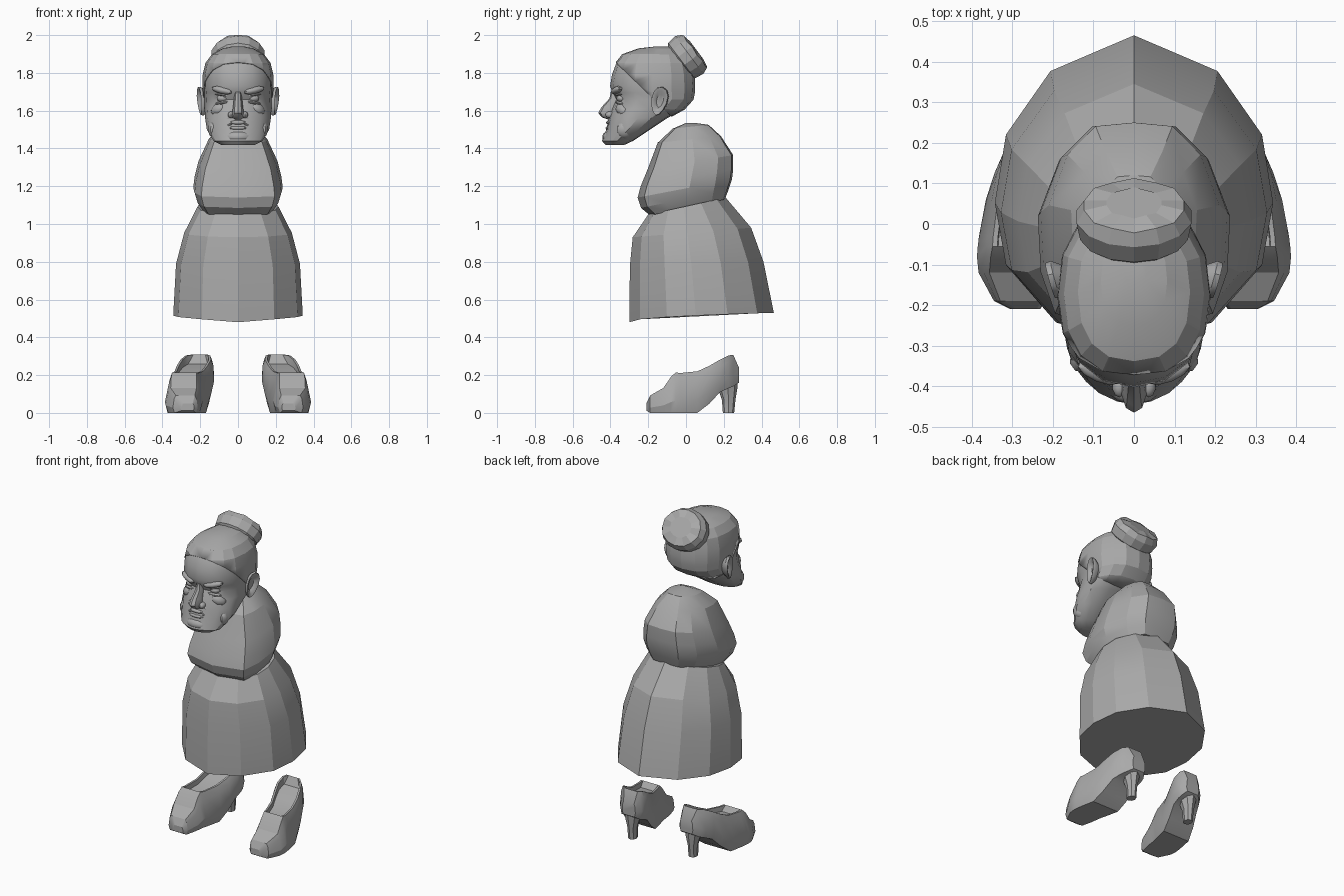
import bpy, bmesh, math
from mathutils import Matrix, Vector

if "Cube" in bpy.data.objects:
    bpy.data.objects.remove(bpy.data.objects["Cube"])

grey = bpy.data.materials.new("stone_grey")
grey.diffuse_color = (0.40, 0.40, 0.40, 1)
grey.use_nodes = True
grey.node_tree.nodes["Principled BSDF"].inputs["Base Color"].default_value = grey.diffuse_color


def finish(name, bm, angle=25):
    bmesh.ops.remove_doubles(bm, verts=bm.verts, dist=0.0005)
    bmesh.ops.recalc_face_normals(bm, faces=bm.faces)
    me = bpy.data.meshes.new(name)
    bm.to_mesh(me)
    bm.free()
    me.materials.append(grey)
    ob = bpy.data.objects.new(name, me)
    bpy.context.collection.objects.link(ob)
    bpy.ops.object.select_all(action='DESELECT')
    ob.select_set(True)
    bpy.context.view_layer.objects.active = ob
    bpy.ops.object.shade_smooth_by_angle(angle=math.radians(angle))
    return ob


def loft(rings):
    """Skin a stack of closed rings and cap both ends."""
    bm = bmesh.new()
    rows = [[bm.verts.new(p) for p in r] for r in rings]
    n = len(rows[0])
    for a, b in zip(rows, rows[1:]):
        for i in range(n):
            j = (i + 1) % n
            bm.faces.new((a[i], a[j], b[j], b[i]))
    bm.faces.new(rows[0])
    bm.faces.new(rows[-1])
    return bm


def section(half, yf, yb, hw, zf, zb, bend=1):
    """Scale a unit half outline to front/back limits, mirror it, tilt it."""
    full = half + [(-x, y) for x, y in half[-2:0:-1]]
    c, d = (yf + yb) / 2, (yb - yf) / 2
    return [(x * hw, c + y * d, zf + (zb - zf) * max(0, (y + 1) / 2) ** bend) for x, y in full]


def superellipse(n, e, front=None):
    """Half outline; the front half may use its own, more pointed, exponent."""
    pts = []
    for i in range(n // 2 + 1):
        a = 2 * math.pi * i / n
        s, c = math.sin(a), math.cos(a)
        k = front if front and c < 0 else e
        pts.append((abs(s) ** k, math.copysign(abs(c) ** k, c)))
    return pts


def blob(name, loc, size, rot=(0, 0, 0), mirror=False, seg=10, rows=7):
    for s in ((1, -1) if mirror else (1,)):
        m = Matrix.Translation((loc[0] * s, loc[1], loc[2]))
        for axis, a in zip("ZYX", reversed(rot)):
            m = m @ Matrix.Rotation(math.radians(a * (1 if axis == "X" else s)), 4, axis)
        bm = bmesh.new()
        bmesh.ops.create_uvsphere(bm, u_segments=seg, v_segments=rows, radius=1,
                                  matrix=m @ Matrix.Diagonal((*size, 1)))
        finish(name + ("" if not mirror else "_right" if s > 0 else "_left"), bm, 40)


# Skirt, closed underneath
skirt_half = [(0, 1), (.6, .77), (.92, .36), (1, -.08), (.92, -.48), (.56, -.85), (0, -1)]
finish("skirt", loft([section(skirt_half, *r) for r in [
    (-.30, .465, .343, .48, .53, .45), (-.297, .41, .328, .78, .80, 1),
    (-.282, .345, .285, .93, .98, 1), (-.20, .21, .215, 1.05, 1.14, 1)]]), 15)

# Hunched torso with an overhanging bust
torso_half = [(0, 1), (.45, .96), (.78, .65), (1, .1), (.97, -.45), (.82, -.86), (0, -1)]
finish("torso", loft([section(torso_half, *r) for r in [
    (-.19, .205, .19, 1.045, 1.13), (-.238, .225, .22, 1.085, 1.18),
    (-.256, .243, .237, 1.14, 1.235), (-.240, .25, .23, 1.20, 1.29),
    (-.203, .25, .21, 1.29, 1.365), (-.15, .185, .155, 1.43, 1.465),
    (-.07, .12, .09, 1.505, 1.525), (0, .05, .03, 1.535, 1.535)]]), 20)

# Head: rows are front, back, half width, height, front roundness
head_rows = [
    (-.425, -.33, .085, 1.417, 1.15), (-.445, -.28, .13, 1.44, 1.2),
    (-.422, -.19, .165, 1.50, 1.1), (-.41, -.10, .174, 1.56, 1.0),
    (-.395, -.01, .177, 1.61, .95), (-.372, .035, .178, 1.66, .88),
    (-.39, .042, .181, 1.695, .9), (-.402, .044, .184, 1.73, .92),
    (-.392, .04, .182, 1.79, .9), (-.37, .025, .168, 1.85, .83),
    (-.335, 0, .135, 1.895, .83), (-.25, -.03, .08, 1.925, .83),
    (-.16, -.08, .03, 1.935, .83)]
head_rings = [section(superellipse(16, .83, e), a, b, w, z, z) for a, b, w, z, e in head_rows]
finish("head", loft(head_rings), 30)

# Hair shell, cut along the hairline
bm = loft(head_rings)
bmesh.ops.bisect_plane(bm, geom=bm.verts[:] + bm.edges[:] + bm.faces[:],
                       plane_co=(0, -.375, 1.86), plane_no=(0, .70, .72), clear_inner=True)
hair = finish("hair", bm, 15)
mod = hair.modifiers.new("thickness", 'SOLIDIFY')
mod.thickness, mod.offset = .005, 1

# Hair bun: pleated squashed disc tilted up and back
tilt = Matrix.Translation((0, .008, 1.888)) @ Matrix.Rotation(-math.atan2(.8, .6), 4, 'X')
finish("hair_bun", loft([
    [tilt @ Vector((r * math.cos(a), r * .86 * math.sin(a), t + (i % 2) * fold))
     for i, a in enumerate(2 * math.pi * (i + .5) / 14 for i in range(14))]
    for t, r, fold in [(-.075, .09, 0), (-.04, .136, 0), (.012, .145, 0),
                       (.044, .126, .006), (.052, .07, .006)]]), 10)

# Hooked nose and its wings
finish("nose", loft([section(superellipse(10, .9), a, -.33, w, z, z) for a, w, z in [
    (-.398, .018, 1.70), (-.405, .022, 1.665), (-.448, .028, 1.618),
    (-.465, .032, 1.588), (-.445, .032, 1.565), (-.41, .024, 1.552)]]), 40)
blob("nostril", (.036, -.400, 1.578), (.018, .028, .018), mirror=True)

# Scowling brows, eyes, lids and eye bags
blob("brow", (.085, -.366, 1.708), (.060, .024, .019), (0, -12, 22), True)
blob("eye", (.08, -.340, 1.665), (.034, .028, .021), mirror=True)
blob("upper_lid", (.08, -.345, 1.684), (.046, .025, .009), (0, -8, 20), True)
blob("eye_bag", (.08, -.345, 1.641), (.046, .025, .011), (0, 8, 20), True)
blob("cheek", (.10, -.334, 1.605), (.05, .035, .034), (0, 25, 32), True)

# Folds beside the nose, drooping mouth, chin
blob("cheek_fold", (.066, -.376, 1.548), (.048, .020, .013), (0, 35, 32), True)
blob("upper_lip", (0, -.405, 1.537), (.045, .018, .012))
blob("mouth_corner", (.05, -.392, 1.520), (.034, .018, .010), (0, 25, 30), True)
blob("lower_lip", (0, -.408, 1.508), (.050, .018, .011))
blob("chin", (0, -.404, 1.460), (.07, .04, .034))
blob("jowl", (.12, -.320, 1.50), (.036, .05, .05), (0, 0, 30), True)

# Ears: bowl with a raised rim
for s in (1, -1):
    place = (Matrix.Translation((s * .183, -.138, 1.65)) @ Matrix.Rotation(s * -.25, 4, 'Z')
             @ Matrix.Rotation(-.25, 4, 'X'))
    rings = []
    for x, w, h in [(-.02, .028, .05), (.008, .044, .078), (.022, .042, .076),
                    (.018, .030, .056), (.002, .018, .034)]:
        rings.append([place @ Vector((s * (x + .1 * w * math.sin(a)),
                                      w * math.cos(a) * (1 + .25 * math.sin(a)),
                                      h * math.sin(a)))
                      for a in (2 * math.pi * i / 12 for i in range(12))])
    finish("ear_right" if s > 0 else "ear_left", loft(rings), 40)

# Court shoes: splayed lofts with a sunken opening, plus tapered heels
shoe_rows = [  # y, centre x, half width, sole z, top z, opening depth, top width ratio
    (-.21, .268, .036, .012, .050, 0, .8), (-.190, .279, .066, 0, .092, 0, .76),
    (-.12, .288, .095, 0, .132, 0, .72), (-.08, .287, .100, 0, .190, 0, .66),
    (-.055, .284, .101, 0, .214, 0, .64), (-.03, .279, .103, 0, .211, .03, .66),
    (.06, .260, .105, 0, .220, .03, .72), (.125, .242, .102, .05, .250, .03, .80),
    (.18, .224, .096, .11, .282, .04, .84), (.225, .212, .086, .13, .304, .045, .76),
    (.25, .205, .074, .14, .308, 0, .62), (.28, .198, .045, .16, .240, 0, .8)]
for s, side in ((1, "right"), (-1, "left")):
    rings = []
    for y, cx, w, zb, zt, d, k in shoe_rows:
        low, high = zb + (zt - zb) * .3, zb + (zt - zb) * .8
        half = [(w * .86, zb), (w, low), (w * (k + .14), high), (w * k, zt),
                (w * k - .012, zt), (w * k - .014, zt - d)]
        pts = half + [(-x, z) for x, z in reversed(half)]
        rings.append([(s * (cx + x), y, z) for x, z in pts])
    finish("shoe_" + side, loft(rings), 25)
    heel = []
    for z, y0, y1, w in [(0, .195, .255, .026), (.07, .19, .262, .028),
                         (.13, .17, .272, .044), (.19, .15, .275, .058)]:
        c, hy = (y0 + y1) / 2, (y1 - y0) / 2
        heel.append([(s * (.208 + w * math.cos(a)), c + hy * math.sin(a), z)
                     for a in (2 * math.pi * i / 8 for i in range(8))])
    finish("heel_" + side, loft(heel), 25)
